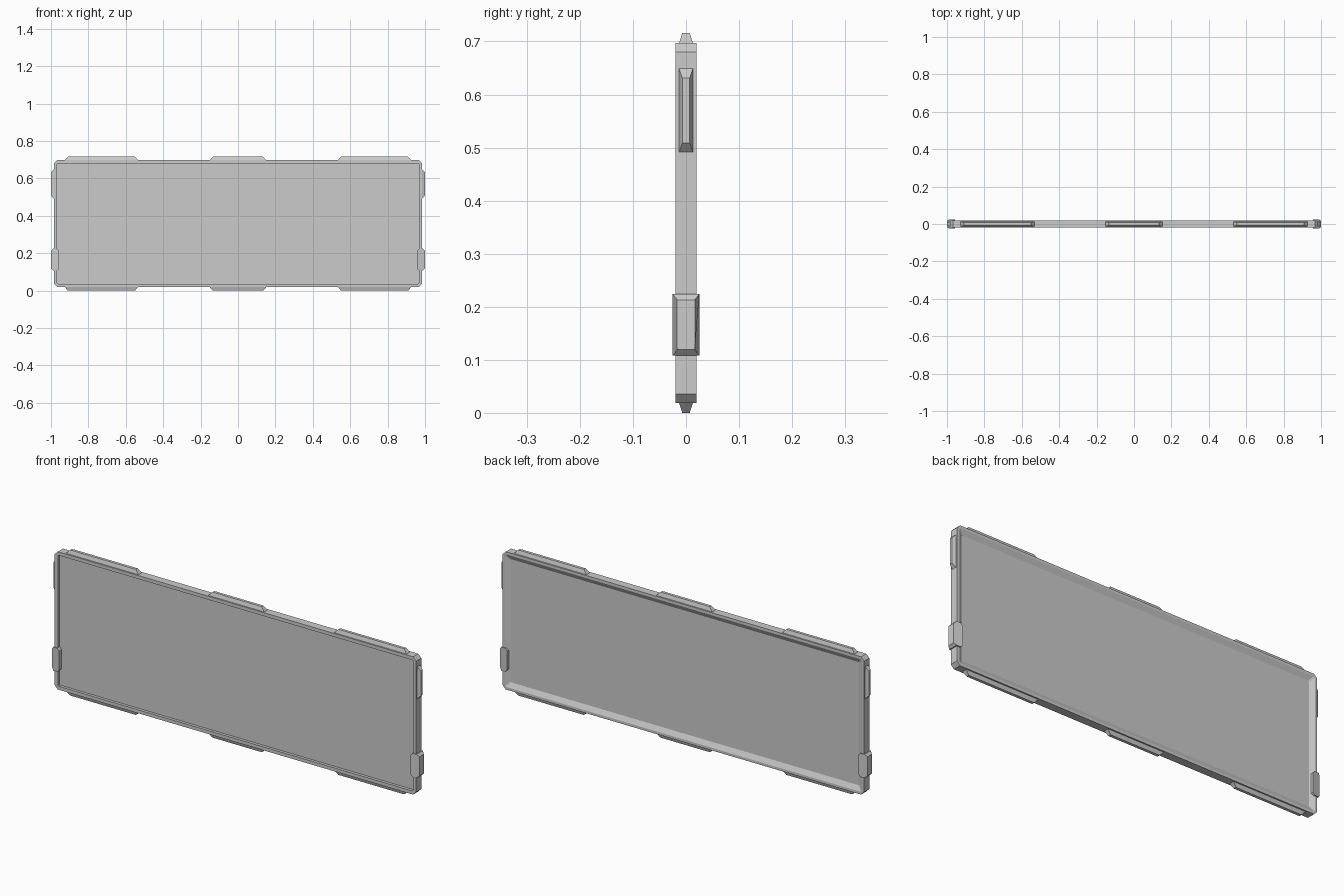
import bpy, bmesh

cube = bpy.data.objects.get("Cube")
if cube:
    bpy.data.objects.remove(cube, do_unlink=True)

grey = bpy.data.materials.new("plain_grey")
grey.use_nodes = True
colour = (0.6, 0.6, 0.6, 1)
grey.diffuse_color = colour
grey.node_tree.nodes["Principled BSDF"].inputs["Base Color"].default_value = colour

MID, HALF_W, HALF_H = 0.358, 0.984, 0.339


def loft(name, rings):
    """Skin a closed solid through rings of equal point count."""
    bm = bmesh.new()
    loops = [[bm.verts.new(p) for p in ring] for ring in rings]
    for a, b in zip(loops, loops[1:]):
        for i in range(len(a)):
            j = (i + 1) % len(a)
            bm.faces.new((a[i], a[j], b[j], b[i]))
    bm.faces.new(loops[0])
    bm.faces.new(loops[-1])
    bmesh.ops.recalc_face_normals(bm, faces=bm.faces)
    mesh = bpy.data.meshes.new(name)
    bm.to_mesh(mesh)
    bm.free()
    mesh.materials.append(grey)
    obj = bpy.data.objects.new(name, mesh)
    bpy.context.collection.objects.link(obj)
    return obj


def cut_rect(cx, cz, w, h, c, y):
    """Rectangle with cut corners, standing in the xz plane."""
    pts = [(w - c, -h), (w, c - h), (w, h - c), (w - c, h),
           (c - w, h), (-w, h - c), (-w, c - h), (c - w, -h)]
    return [(cx + x, y, cz + z) for x, z in pts]


# Panel: straight recess on the front, sloped recess on the back
steps = [(0.017, 0.004, -0.006), (0.017, 0.004, -0.02), (0, 0.017, -0.02),
         (0, 0.017, 0.02), (0.013, 0.006, 0.02), (0.036, 0.004, 0.008)]
loft("panel", [cut_rect(0, MID, HALF_W - i, HALF_H - i, c, y) for i, c, y in steps])


def tab(name, centre, half, start, end, place):
    """Tapered ridge; place maps (along, y, out) to a point."""
    rings = []
    for out, l, d in ((start, half, 0.014), (end, half - 0.021, 0.007)):
        rings.append([place(centre + a * l, b * d, out)
                      for a, b in ((-1, -1), (1, -1), (1, 1), (-1, 1))])
    loft(name, rings)


# Ridges along the top and bottom edges
for label, s in (("top", 1), ("bottom", -1)):
    for pos, centre, half in (("right", -0.73, 0.2), ("middle", 0, 0.155), ("left", 0.73, 0.2)):
        tab(f"{label}_{pos}_ridge", centre, half, HALF_H - 0.003, MID,
            lambda a, y, o: (a, y, MID + s * o))

# Ridges and wrap-around clips on both sides
for label, s in (("left", 1), ("right", -1)):
    tab(f"{label}_side_ridge", 0.57, 0.082, HALF_W - 0.003, 1,
        lambda a, y, o: (s * o, y, a))
    clip = loft(f"{label}_clip", [cut_rect(s * 0.978, 0.166, 0.022, 0.058, 0.011, y)
                                  for y in (-0.025, 0.025)])
    for v in clip.data.vertices:
        if abs(v.co.x) > 0.995:
            v.co.y *= 0.66
